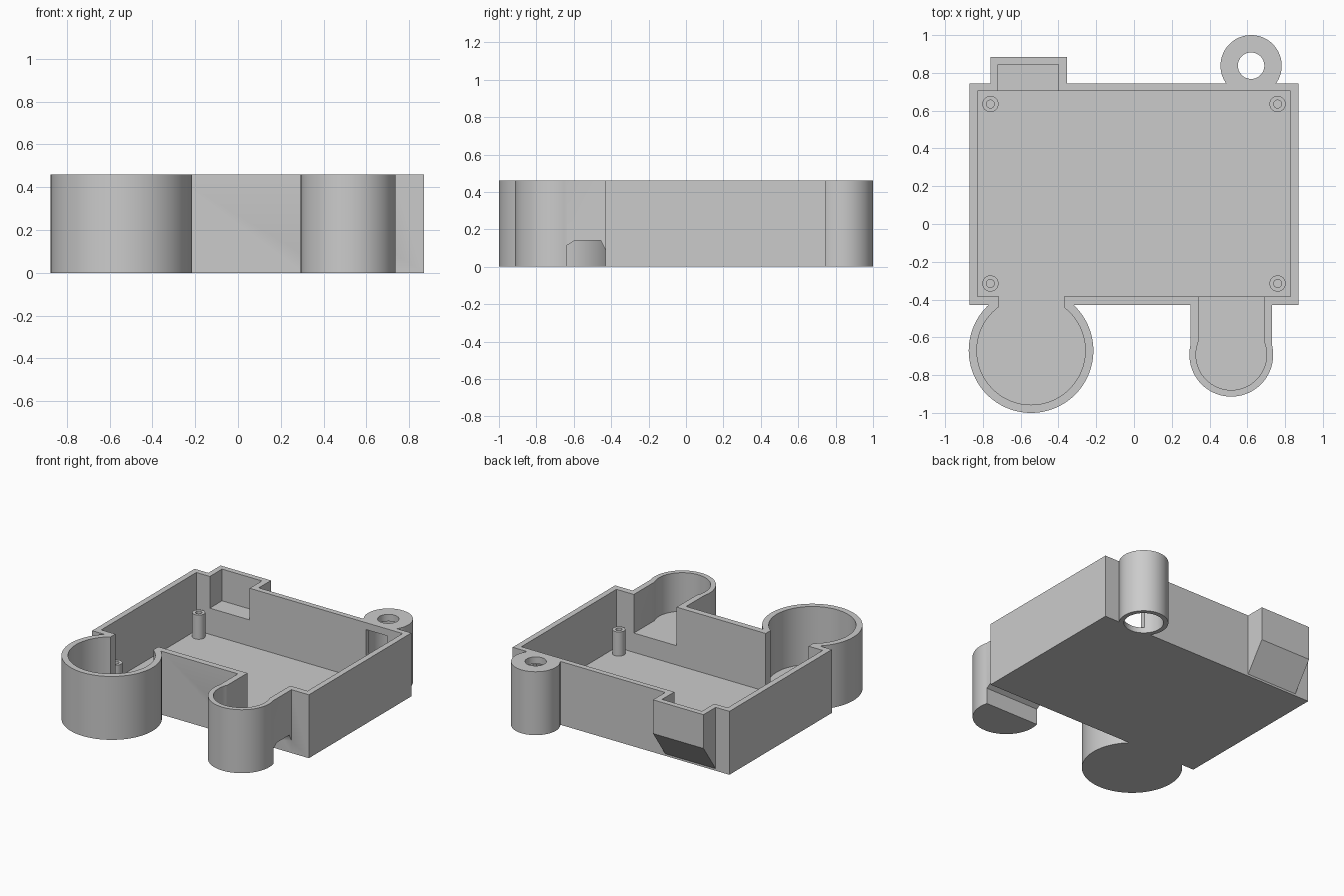
import bpy, bmesh, math
from mathutils import Vector

if "Cube" in bpy.data.objects:
    bpy.data.objects.remove(bpy.data.objects["Cube"], do_unlink=True)

grey = bpy.data.materials.new("plain_grey")
grey.use_nodes = True
COLOUR = (0.6, 0.6, 0.6, 1)
grey.diffuse_color = COLOUR
grey.node_tree.nodes["Principled BSDF"].inputs["Base Color"].default_value = COLOUR

H, FLOOR, ABOVE = 0.46, 0.04, 0.6


def prism(name, points, offset):
    """Extrude a closed outline of 3D points by an offset."""
    bm = bmesh.new()
    face = bm.faces.new([bm.verts.new(p) for p in points])
    ext = bmesh.ops.extrude_face_region(bm, geom=[face])
    moved = [g for g in ext["geom"] if isinstance(g, bmesh.types.BMVert)]
    bmesh.ops.translate(bm, verts=moved, vec=Vector(offset))
    bmesh.ops.recalc_face_normals(bm, faces=bm.faces[:])
    mesh = bpy.data.meshes.new(name)
    bm.to_mesh(mesh)
    bm.free()
    mesh.materials.append(grey)
    ob = bpy.data.objects.new(name, mesh)
    bpy.context.collection.objects.link(ob)
    return ob


def box(name, x0, x1, y0, y1, z0, z1):
    outline = [(x0, y0, z0), (x1, y0, z0), (x1, y1, z0), (x0, y1, z0)]
    return prism(name, outline, (0, 0, z1 - z0))


def cylinder(name, centre, r, z0, z1, n=72):
    angles = [math.tau * i / n for i in range(n)]
    outline = [(centre[0] + r * math.cos(a), centre[1] + r * math.sin(a), z0) for a in angles]
    return prism(name, outline, (0, 0, z1 - z0))


def side_prism(name, x0, x1, yz):
    return prism(name, [(x0, y, z) for y, z in yz], (x1 - x0, 0, 0))


def combine(target, other, operation):
    """Apply a boolean and discard the helper."""
    mod = target.modifiers.new("combine", "BOOLEAN")
    mod.operation, mod.solver, mod.object = operation, "EXACT", other
    bpy.context.view_layer.update()
    bpy.context.view_layer.objects.active = target
    bpy.ops.object.modifier_apply(modifier=mod.name)
    bpy.data.objects.remove(other, do_unlink=True)


def smooth(ob):
    bpy.ops.object.select_all(action="DESELECT")
    ob.select_set(True)
    bpy.context.view_layer.objects.active = ob
    bpy.ops.object.shade_smooth_by_angle(angle=math.radians(30))


ROUND, BAY, TUBE = (-0.545, -0.67), (0.515, -0.692), (0.62, 0.838)

# Outer solid: main box, round well, rounded bay, connector housing, tube
tray = box("enclosure_tray", -0.87, 0.87, -0.43, 0.745, 0, H)
bay = box("bay_neck", 0.3, 0.73, BAY[1], -0.4, 0, H)
combine(bay, cylinder("bay_end", BAY, 0.222, 0, H), "UNION")
# Cable tunnel under the bay
tunnel = [(-0.635, -0.1), (-0.635, 0.115), (-0.595, 0.14),
          (-0.455, 0.14), (-0.43, 0.09), (-0.43, -0.1)]
combine(bay, side_prism("tunnel", 0.2, 0.85, tunnel), "DIFFERENCE")
housing = [(0.7, 0.015), (0.745, 0.015), (0.885, 0.215), (0.885, H), (0.7, H)]
for part in (cylinder("round_well", ROUND, 0.33, 0, H, 96), bay,
             side_prism("housing", -0.76, -0.355, housing),
             cylinder("tube", TUBE, 0.162, 0, H)):
    combine(tray, part, "UNION")

# Hollows: cavity, wells, openings in the walls, tube bore and its slot
for cutter in (
    box("cavity", -0.828, 0.828, -0.385, 0.705, FLOOR, ABOVE),
    cylinder("well_hollow", ROUND, 0.287, FLOOR, ABOVE, 96),
    box("well_opening", -0.715, -0.37, -0.445, -0.36, FLOOR, ABOVE),
    box("bay_opening", 0.345, 0.688, BAY[1], -0.36, 0.18, ABOVE),
    cylinder("bay_hollow", BAY, 0.187, 0.18, ABOVE),
    box("housing_hollow", -0.72, -0.4, 0.68, 0.845, 0.23, ABOVE),
    cylinder("tube_bore", TUBE, 0.13, -0.1, 0.41),
    cylinder("tube_hole", TUBE, 0.07, -0.2, ABOVE),
    box("tube_slot", 0.532, 0.708, 0.68, 0.8, FLOOR, 0.41),
):
    combine(tray, cutter, "DIFFERENCE")
smooth(tray)

# Screw posts in the corners
for side, x in (("left", 0.76), ("right", -0.76)):
    for end, y in (("back", 0.635), ("front", -0.315)):
        post = cylinder(f"screw_post_{end}_{side}", (x, y), 0.043, FLOOR - 0.01, 0.215, 32)
        combine(post, cylinder("post_hole", (x, y), 0.021, 0.06, ABOVE, 32), "DIFFERENCE")
        smooth(post)
